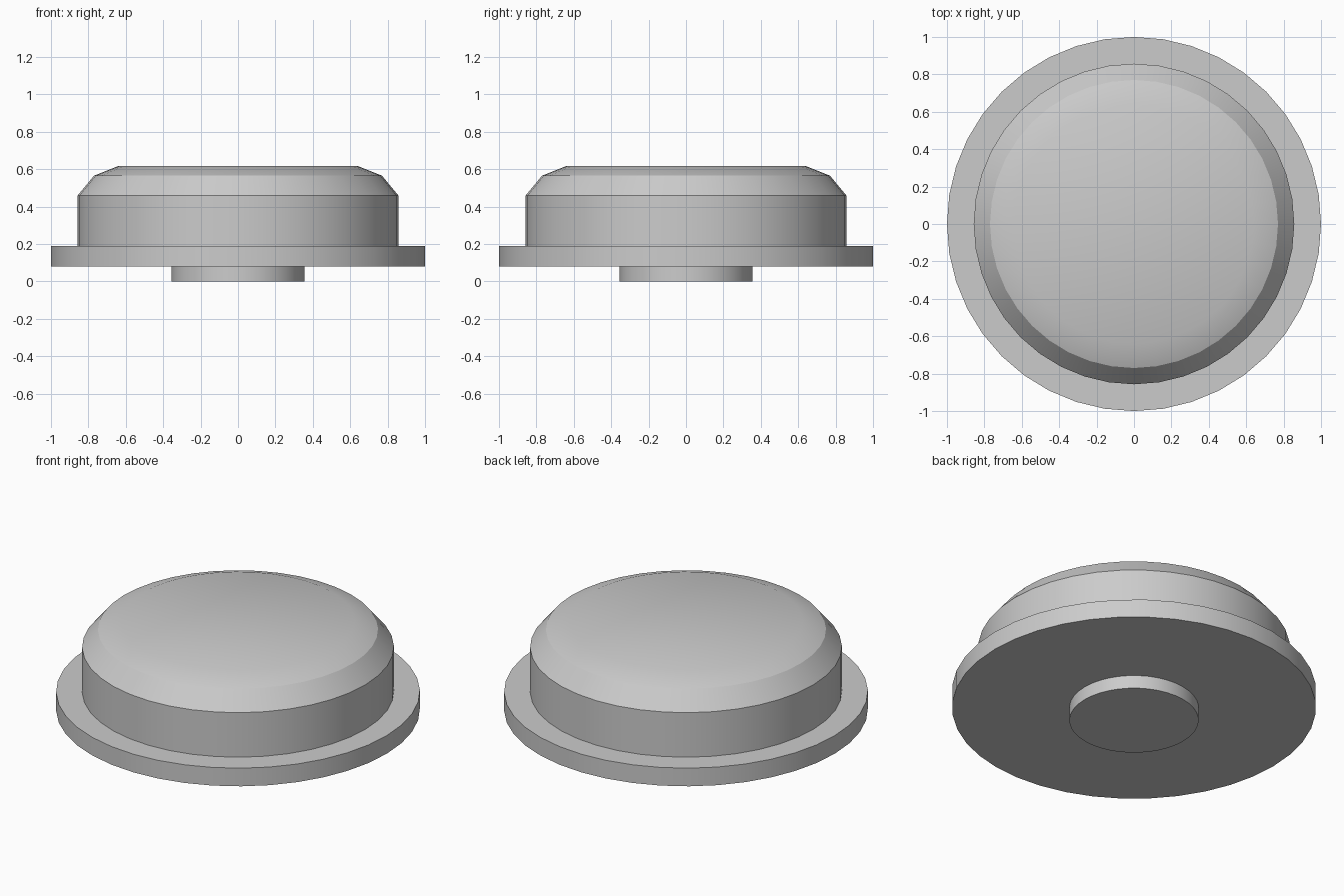
import bpy
import bmesh
import math

SIDES = 40

cube = bpy.data.objects.get("Cube")
if cube:
    bpy.data.objects.remove(cube, do_unlink=True)

grey = bpy.data.materials.new("plain_grey")
grey.use_nodes = True
grey.diffuse_color = (0.6, 0.6, 0.6, 1)
grey.node_tree.nodes["Principled BSDF"].inputs["Base Color"].default_value = (0.6, 0.6, 0.6, 1)


def turned_part(name, profile):
    """Closed round solid from (radius, height) points, bottom to top."""
    bm = bmesh.new()
    rings = []
    for radius, height in profile:
        ring = []
        for i in range(SIDES):
            a = math.tau * i / SIDES
            ring.append(bm.verts.new((radius * math.cos(a), radius * math.sin(a), height)))
        rings.append(ring)
    for low, high in zip(rings, rings[1:]):
        for i in range(SIDES):
            j = (i + 1) % SIDES
            bm.faces.new((low[i], low[j], high[j], high[i]))
    bm.faces.new(rings[0][::-1])
    bm.faces.new(rings[-1])
    mesh = bpy.data.meshes.new(name)
    bm.to_mesh(mesh)
    bm.free()
    mesh.materials.append(grey)
    obj = bpy.data.objects.new(name, mesh)
    bpy.context.collection.objects.link(obj)
    bpy.ops.object.select_all(action="DESELECT")
    obj.select_set(True)
    bpy.context.view_layer.objects.active = obj
    bpy.ops.object.shade_smooth_by_angle(angle=math.radians(25))
    return obj


# Short peg underneath
turned_part("bottom_peg", [(0.355, 0), (0.355, 0.08)])

# Wide flat rim
turned_part("base_flange", [(1, 0.08), (1, 0.19)])

# Raised cap with a stepped, rounded shoulder
turned_part("cap", [(0.857, 0.19), (0.857, 0.46), (0.77, 0.565), (0.64, 0.617)])
